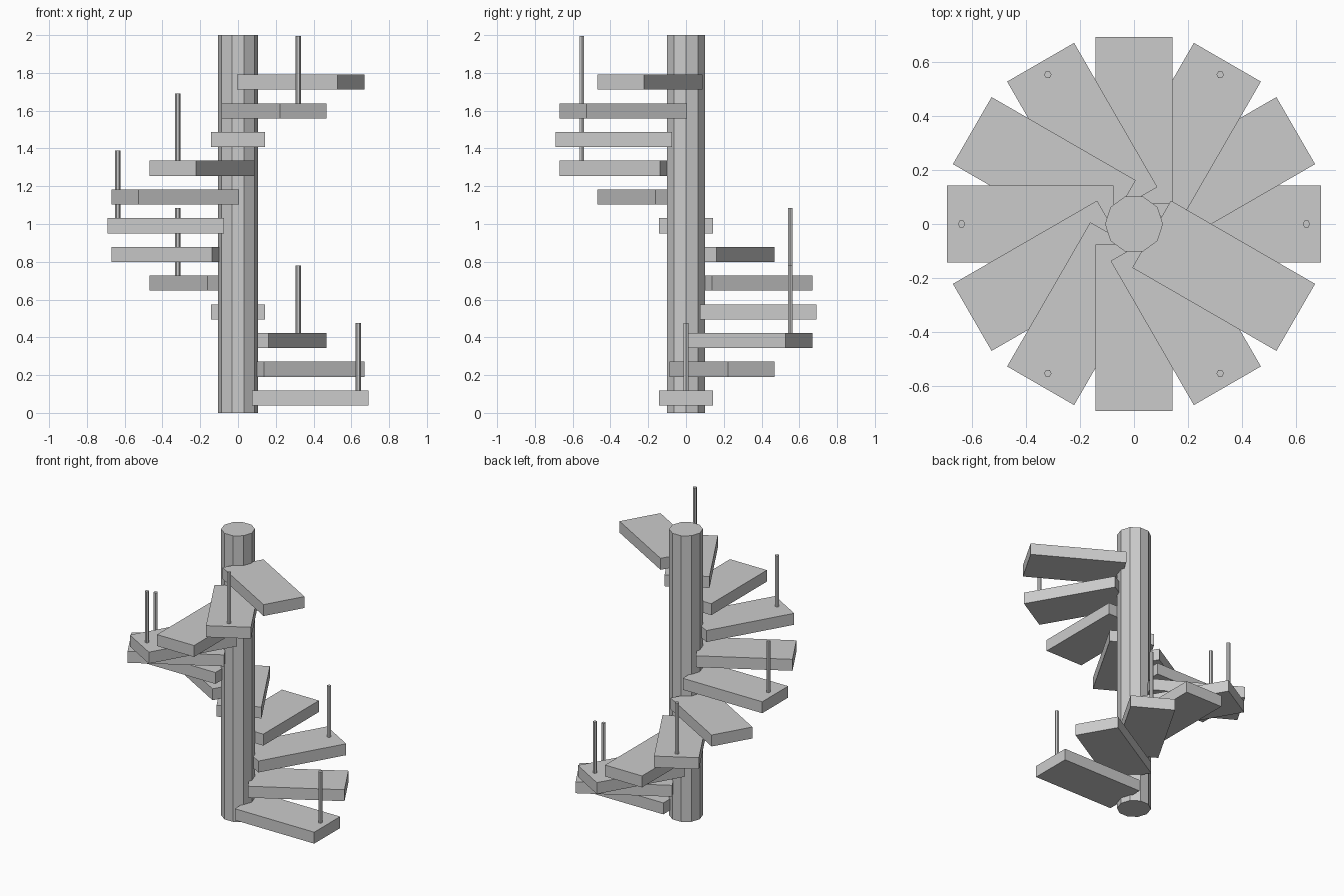
import bpy, math

if "Cube" in bpy.data.objects:
    bpy.data.objects.remove(bpy.data.objects["Cube"])

STEPS = 12
RISE = 0.152
THICK = 0.08
R_IN, R_OUT, HALF_W = 0.075, 0.69, 0.143


def prism(name, sides, radius, z0, z1, x=0.0, y=0.0):
    """Upright flat-shaded prism with a corner pointing along +x."""
    bpy.ops.mesh.primitive_cylinder_add(
        vertices=sides, radius=radius, depth=z1 - z0,
        location=(x, y, (z0 + z1) / 2), rotation=(0, 0, math.pi / 2))
    bpy.context.object.name = name


def tread(name, angle, z):
    """Rectangular tread reaching outwards from the column."""
    r = (R_IN + R_OUT) / 2
    bpy.ops.mesh.primitive_cube_add(
        size=1, location=(r * math.cos(angle), r * math.sin(angle), z),
        rotation=(0, 0, angle))
    ob = bpy.context.object
    ob.name = name
    ob.scale = (R_OUT - R_IN, 2 * HALF_W, THICK)


# Central column
prism("column", 10, 0.107, 0.0, 2.0)

# Spiral of treads, with a baluster on every second one
for i in range(STEPS):
    a = math.radians(30 * i)
    zc = 0.079 + RISE * i
    tread(f"tread_{i + 1}", a, zc)
    if i % 2 == 0:
        prism(f"baluster_{i + 1}", 6, 0.014, zc + 0.03, zc + 0.397,
              0.637 * math.cos(a), 0.637 * math.sin(a))
